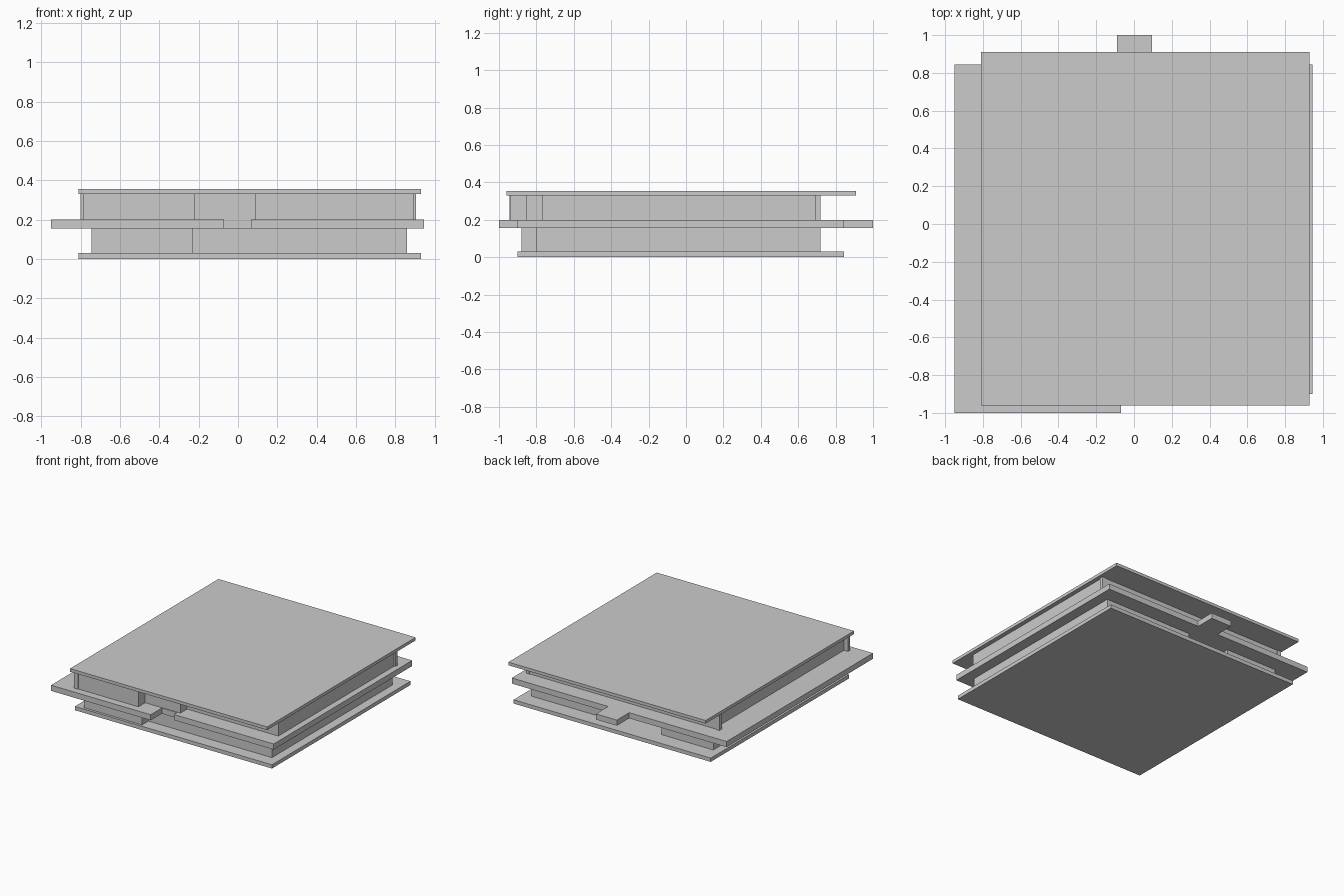
import bpy
import bmesh

if "Cube" in bpy.data.objects:
    bpy.data.objects.remove(bpy.data.objects["Cube"])


def prism(name, outline, z0, z1):
    """Extrude a counter-clockwise plan outline from z0 up to z1."""
    bm = bmesh.new()
    face = bm.faces.new([bm.verts.new((x, y, z0)) for x, y in outline])
    res = bmesh.ops.extrude_face_region(bm, geom=[face], use_keep_orig=True)
    for g in res["geom"]:
        if isinstance(g, bmesh.types.BMVert):
            g.co.z = z1
    bmesh.ops.recalc_face_normals(bm, faces=bm.faces)
    mesh = bpy.data.meshes.new(name)
    bm.to_mesh(mesh)
    bm.free()
    ob = bpy.data.objects.new(name, mesh)
    bpy.context.collection.objects.link(ob)
    return ob


def box(name, x0, x1, y0, y1, z0, z1):
    return prism(name, [(x0, y0), (x1, y0), (x1, y1), (x0, y1)], z0, z1)


# Storey heights
BASE, FLOOR, UPPER, ROOF, TOP = 0.03, 0.155, 0.20, 0.33, 0.355

# Ground slab and roof slab
box("ground_slab", -0.81, 0.93, -0.90, 0.845, 0, BASE)
box("roof_slab", -0.81, 0.93, -0.96, 0.91, ROOF, TOP)

# Lower storey walls: stepped front, recessed doorway at the back
prism("lower_walls", [
    (-0.745, -0.88), (-0.23, -0.88), (-0.23, -0.80), (0.86, -0.80),
    (0.86, 0.72), (0.08, 0.72), (0.08, 0.60), (-0.29, 0.60),
    (-0.29, 0.72), (-0.745, 0.72)], BASE, FLOOR)

# Middle slab: front notch and a small balcony at the back
prism("middle_slab", [
    (-0.95, -1.0), (-0.07, -1.0), (-0.07, -0.86), (0.065, -0.86),
    (0.065, -0.90), (0.945, -0.90), (0.945, 0.845), (0.095, 0.845),
    (0.095, 1.0), (-0.09, 1.0), (-0.09, 0.845), (-0.95, 0.845)],
    FLOOR, UPPER)

# Upper storey walls: front steps back twice towards the right
prism("upper_walls", [
    (-0.75, -0.94), (-0.22, -0.94), (-0.22, -0.855), (0.09, -0.855),
    (0.09, -0.77), (0.895, -0.77), (0.895, 0.715), (-0.75, 0.715)],
    UPPER, ROOF)

# Corner posts under the roof
posts = {
    "post_front_left": (-0.785, -0.75, -0.945, -0.92),
    "post_back_left": (-0.80, -0.77, 0.69, 0.72),
    "post_back_left_inner": (-0.77, -0.75, 0.69, 0.715),
    "post_back_right": (0.88, 0.905, 0.69, 0.72),
}
for name, plan in posts.items():
    box(name, *plan, UPPER, ROOF)
